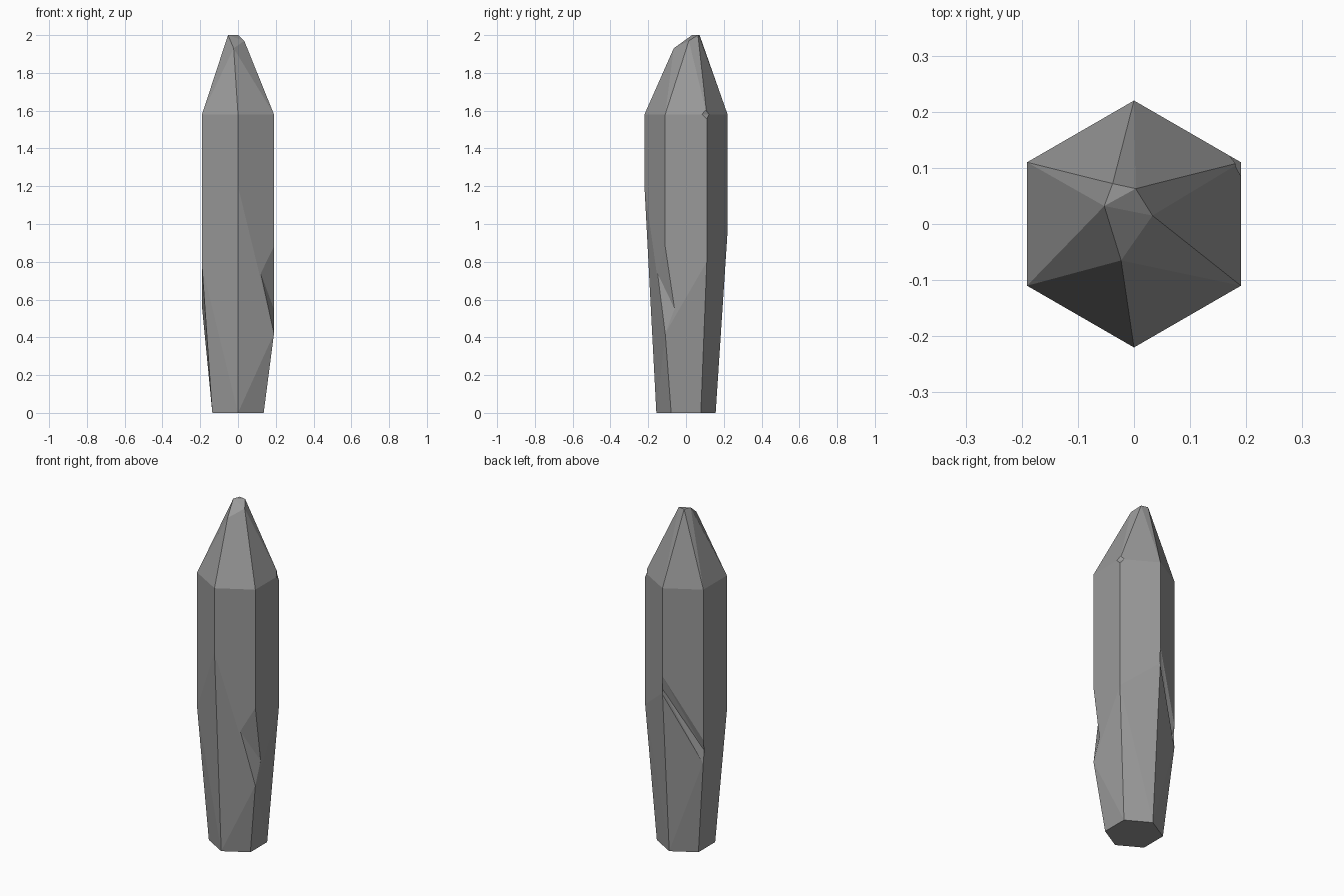
import bpy, bmesh
from math import cos, sin, radians
from mathutils import Vector

cube = bpy.data.objects.get("Cube")
if cube:
    bpy.data.objects.remove(cube, do_unlink=True)

RADIUS, FOOT_RADIUS, SHOULDER = 0.22, 0.157, 1.58

# Stone material
stone = bpy.data.materials.new("grey stone")
stone.use_nodes = True
grey = (0.32, 0.32, 0.32, 1)
stone.diffuse_color = grey
bsdf = stone.node_tree.nodes["Principled BSDF"]
bsdf.inputs["Base Color"].default_value = grey
bsdf.inputs["Roughness"].default_value = 0.8


def corner(i, z, radius=RADIUS):
    """Point on one of the six upright edges, counted from +x +y."""
    a = radians(30 + 60 * i)
    return Vector((radius * cos(a), radius * sin(a), z))


def hull(name, points):
    """Flat-faced solid wrapped around a few points."""
    bm = bmesh.new()
    for p in points:
        bm.verts.new(p)
    res = bmesh.ops.convex_hull(bm, input=bm.verts[:])
    loose = [v for v in bm.verts if not v.link_faces]
    bmesh.ops.delete(bm, geom=loose, context='VERTS')
    bmesh.ops.dissolve_limit(bm, angle_limit=radians(0.5),
                             verts=bm.verts[:], edges=bm.edges[:])
    bmesh.ops.recalc_face_normals(bm, faces=bm.faces[:])
    mesh = bpy.data.meshes.new(name)
    bm.to_mesh(mesh)
    bm.free()
    mesh.materials.append(stone)
    obj = bpy.data.objects.new(name, mesh)
    bpy.context.scene.collection.objects.link(obj)
    return obj


def carve(body, name, points):
    """Cut a hull-shaped chip out of the body."""
    cutter = hull(name, points)
    cutter.hide_render = True
    mod = body.modifiers.new(name, 'BOOLEAN')
    mod.operation, mod.solver, mod.object = 'DIFFERENCE', 'EXACT', cutter
    bpy.context.view_layer.objects.active = body
    bpy.ops.object.modifier_apply(modifier=mod.name)
    bpy.data.objects.remove(cutter, do_unlink=True)


# Crystal: tapered foot, straight shaft, off-centre faceted tip
bends = [0.80, 0.96, 0.56, 0.78, 1.20, 0.42]
tip = [(-0.053, 0.032, 2), (-0.038, 0.072, 2), (0.003, 0.063, 2),
       (0.033, 0.015, 1.97), (-0.023, -0.065, 1.93)]
points = [Vector(p) for p in tip]
for i, bend in enumerate(bends):
    points += [corner(i, 0, FOOT_RADIUS), corner(i, bend), corner(i, SHOULDER)]
crystal = hull("crystal", points)

# Deep chip on the front corner
carve(crystal, "corner_chip",
      [corner(5, 0.88), (0.12, -0.151, 0.74), (0.19, -0.06, 0.55),
       corner(5, 0.42), corner(5, 0.65, 0.4)])

# Slanting groove across one back face
outward = Vector((-0.05, 0.0866, 0))
upper = [corner(1, 1.06), corner(2, 0.69)]
lower = [corner(1, 0.95), corner(2, 0.55)]
deep = [Vector((0.01, 0.205, 0.975)), Vector((-0.184, 0.092, 0.62))]
carve(crystal, "groove",
      upper + lower + deep + [p + outward for p in upper + lower])

# Small chip at the shoulder
carve(crystal, "shoulder_chip",
      [corner(0, 1.555), (0.1905, 0.085, 1.58), (0.17, 0.122, 1.58),
       corner(0, 1.605, 0.208), corner(0, 1.6, 0.3)])

for face in crystal.data.polygons:
    face.use_smooth = False
